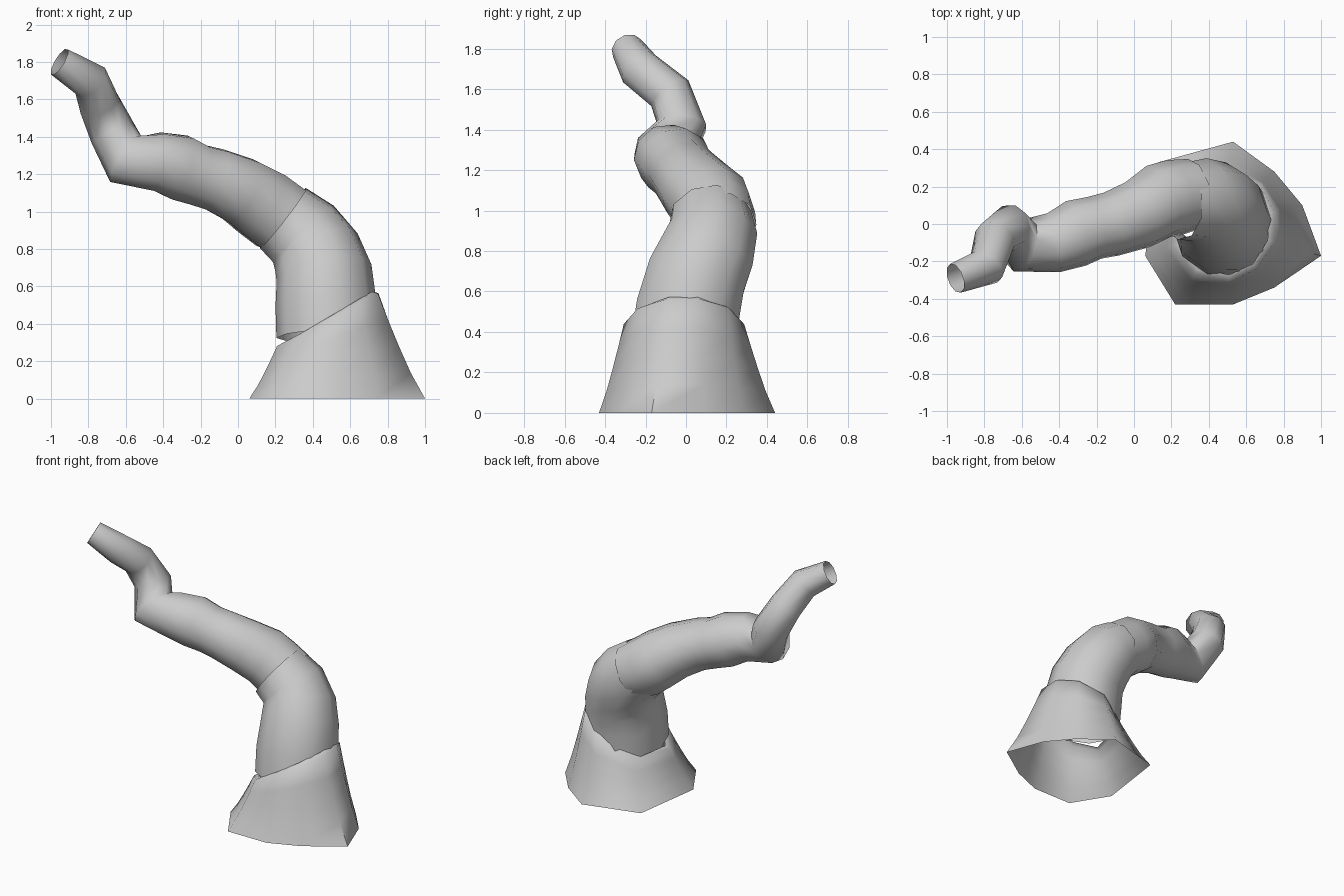
import bpy, bmesh, math
from mathutils import Vector

if "Cube" in bpy.data.objects:
    bpy.data.objects.remove(bpy.data.objects["Cube"])


def finish(name, rings):
    """Bridge equal-sized rings of points into an open, smooth-shaded shell."""
    bm = bmesh.new()
    rows = [[bm.verts.new(p) for p in r] for r in rings]
    n = len(rows[0])
    for a, b in zip(rows, rows[1:]):
        for i in range(n):
            j = (i + 1) % n
            bm.faces.new((a[i], a[j], b[j], b[i]))
    bmesh.ops.recalc_face_normals(bm, faces=bm.faces)
    me = bpy.data.meshes.new(name)
    bm.to_mesh(me)
    bm.free()
    ob = bpy.data.objects.new(name, me)
    bpy.context.collection.objects.link(ob)
    bpy.context.view_layer.objects.active = ob
    ob.select_set(True)
    bpy.ops.object.shade_smooth_by_angle(angle=math.radians(65))
    ob.select_set(False)
    return ob


def tube(name, path, sides=10):
    """Tapered tube along (x, y, z, radius) stations."""
    pts = [Vector(p[:3]) for p in path]
    u = Vector((1, 0, 0))
    rings = []
    for i, p in enumerate(pts):
        before = (p - pts[max(i - 1, 0)]).normalized()
        after = (pts[min(i + 1, len(pts) - 1)] - p).normalized()
        t = (before + after).normalized()
        u = (u - t * u.dot(t)).normalized()
        v = t.cross(u)
        r = path[i][3]
        rings.append([p + r * (u * math.cos(a) + v * math.sin(a))
                      for a in (2 * math.pi * k / sides for k in range(sides))])
    return finish(name, rings)


# flared foot: irregular ground outline blending into a tilted rim
outline = [(1.0, -.17), (.9, .1), (.75, .28), (.53, .44), (.13, .33),
           (.06, -.17), (.22, -.43), (.53, -.43), (.75, -.34)]
center = Vector((.475, -.01))
foot = []
for t in (0, .25, .5, .75, 1):
    k = t ** .85
    ring = []
    for p in outline:
        a = math.atan2(p[1] - center.y, p[0] - center.x)
        rim = center + Vector((.285 * math.cos(a), .3 * math.sin(a)))
        q = Vector(p).lerp(rim, k)
        ring.append((q.x, q.y, t * (.42 + .52 * (rim.x - center.x))))
    foot.append(ring)
# rim lip turned in to meet the trunk
foot.append([(center.x + (x - center.x) * .88, center.y + (y - center.y) * .88, z + .01)
             for x, y, z in foot[-1]])
finish("flared_foot", foot)

# main trunk
tube("trunk", [(.48, -.01, .34, .275), (.47, .01, .51, .27), (.46, .05, .67, .258),
               (.42, .1, .78, .245), (.35, .13, .88, .225), (.24, .12, .965, .205)])

# leaning branch and its narrow crooked tip
tube("branch", [(.32, .16, .92, .19), (.21, .14, .98, .205), (.13, .12, 1.04, .203),
                (.02, .05, 1.11, .188), (-.12, .0, 1.17, .174), (-.21, -.02, 1.195, .17),
                (-.31, -.05, 1.235, .182), (-.43, -.1, 1.267, .162), (-.6, -.11, 1.28, .15),
                (-.67, -.02, 1.42, .125), (-.745, -.08, 1.58, .112),
                (-.79, -.23, 1.70, .105), (-.955, -.29, 1.80, .082)])
